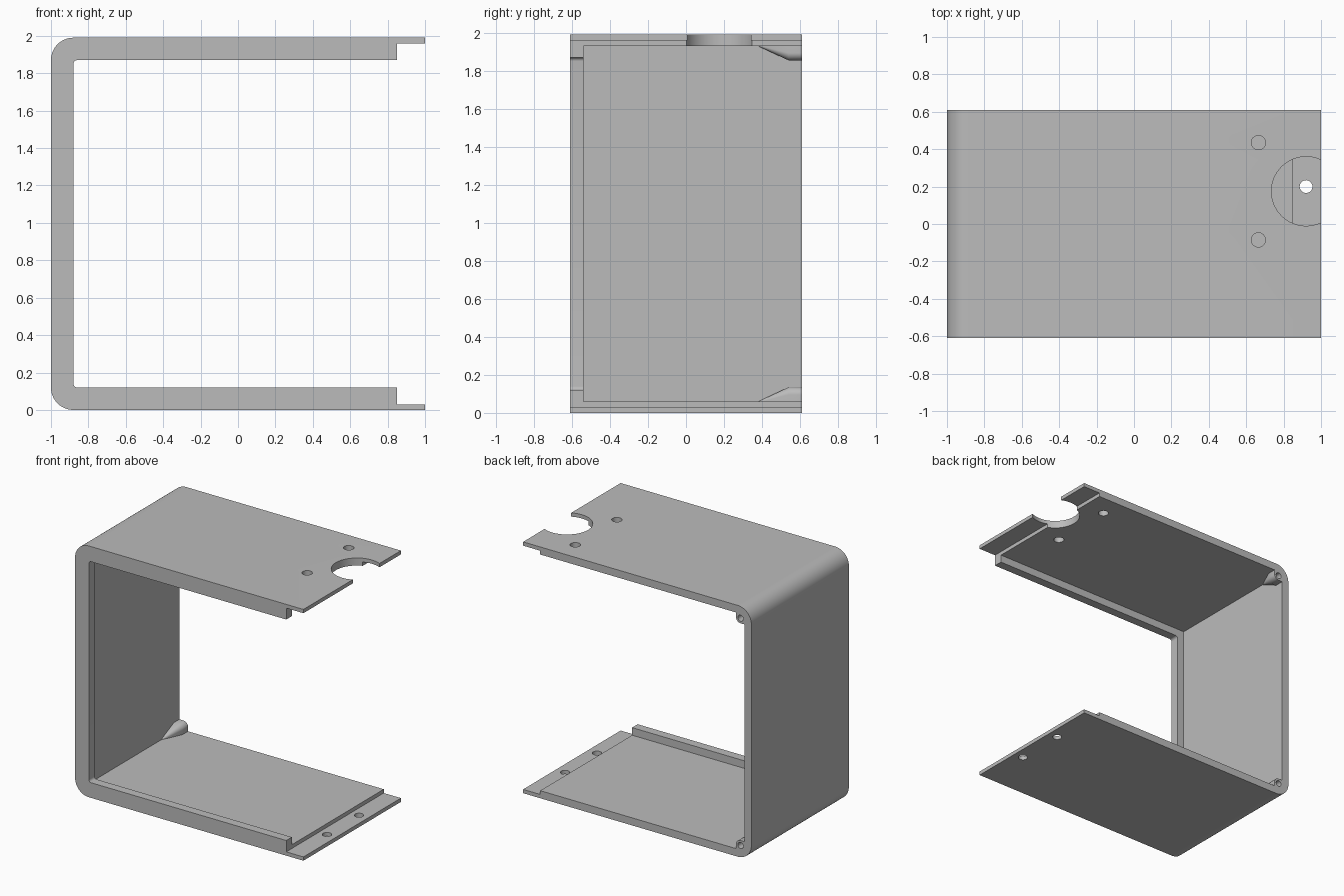
import bpy, bmesh
from math import sin, cos, pi, radians
from mathutils import Matrix

if "Cube" in bpy.data.objects:
    bpy.data.objects.remove(bpy.data.objects["Cube"])

H, D = 1.99, 0.61           # total height, half depth
WALL, RIM = 0.06, 0.12      # wall and front rim thickness
TAB, TAB_X = 0.03, 0.85     # thin end tabs

grey = bpy.data.materials.new("plain_grey")
grey.use_nodes = True
GREY = (0.5, 0.5, 0.5, 1)
grey.diffuse_color = GREY
grey.node_tree.nodes["Principled BSDF"].inputs["Base Color"].default_value = GREY


def arc(cx, cz, r, a0, a1, n):
    return [(cx + r * cos(a0 + (a1 - a0) * i / n), cz + r * sin(a0 + (a1 - a0) * i / n))
            for i in range(n + 1)]


def loft(name, sections):
    """Skin a list of (y, [(x, z), ...]) sections and cap both ends."""
    bm = bmesh.new()
    rings = [[bm.verts.new((x, y, z)) for x, z in pts] for y, pts in sections]
    for a, b in zip(rings, rings[1:]):
        for i in range(len(a)):
            j = (i + 1) % len(a)
            bm.faces.new((a[i], a[j], b[j], b[i]))
    bm.faces.new(rings[0])
    bm.faces.new(rings[-1])
    bmesh.ops.recalc_face_normals(bm, faces=bm.faces)
    return to_object(name, bm)


def to_object(name, bm):
    me = bpy.data.meshes.new(name)
    bm.to_mesh(me)
    bm.free()
    me.materials.append(grey)
    ob = bpy.data.objects.new(name, me)
    bpy.context.collection.objects.link(ob)
    return ob


def cylinder(name, loc, r, depth, along_y=False, n=48):
    bm = bmesh.new()
    m = Matrix.Translation(loc)
    if along_y:
        m = m @ Matrix.Rotation(radians(90), 4, 'X')
    bmesh.ops.create_cone(bm, cap_ends=True, segments=n, radius1=r, radius2=r,
                          depth=depth, matrix=m)
    return to_object(name, bm)


def rounded_block(name, x0, x1, z0, z1, y0, y1, r=0, n=16):
    """Box whose two left corners are rounded by r."""
    if r:
        pts = (arc(x0 + r, z1 - r, r, pi / 2, pi, n)
               + arc(x0 + r, z0 + r, r, pi, 1.5 * pi, n))
    else:
        pts = [(x0, z1), (x0, z0)]
    pts += [(x1, z0), (x1, z1)]
    return loft(name, [(y0, pts), (y1, pts)])


def combine(target, tool, operation='DIFFERENCE'):
    mod = target.modifiers.new("bool", 'BOOLEAN')
    mod.operation, mod.solver, mod.object = operation, 'EXACT', tool
    bpy.context.view_layer.objects.active = target
    bpy.ops.object.modifier_apply(modifier=mod.name)
    bpy.data.objects.remove(tool)


# C-shaped shell: front rim opening, deeper cavity behind it, thin tabs
case = rounded_block("case_shell", -1, 1, 0, H, -D, D, r=0.12)
combine(case, rounded_block("rim_opening", -1 + RIM, 2, RIM, H - RIM, -1, 1, r=0.02, n=6))
combine(case, rounded_block("cavity", -1 + WALL, 2, WALL, H - WALL, -0.54, 1))
combine(case, rounded_block("tab_step", TAB_X, 2, TAB, H - TAB, -1, 1))

# Round notch and screw holes in the top, screw holes in the bottom tab
combine(case, cylinder("notch", (0.92, 0.175, H), 0.185, 0.5, n=64))
for y in (0.435, -0.085):
    combine(case, cylinder("top_hole", (0.665, y, H), 0.038, 0.5))
for y in (0.2, -0.2):
    combine(case, cylinder("tab_hole", (0.92, y, 0), 0.034, 0.3))

# Tapered screw bosses in the two rear corners
W, R, START = 0.085, 0.04, 0.05
outline = [(0, 0), (W, 0)] + arc(W - R, W - R, R, 0, pi / 2, 12) + [(0, W)]


def boss_section(y, s, flip):
    pts = [(-1 + START + x * s, START + z * s) for x, z in outline]
    return y, [(x, H - z if flip else z) for x, z in pts]


for flip in (False, True):
    boss = loft("corner_boss", [boss_section(D, 1, flip), boss_section(0.54, 1, flip),
                                boss_section(0.38, 0.12, flip)])
    combine(case, boss, 'UNION')
    z = H - 0.095 if flip else 0.095
    combine(case, cylinder("boss_hole", (-0.905, D, z), 0.024, 0.14, along_y=True, n=32))

# Smooth curved faces, sharp edges
bpy.ops.object.select_all(action='DESELECT')
case.select_set(True)
bpy.context.view_layer.objects.active = case
bpy.ops.object.shade_smooth_by_angle(angle=radians(30))
